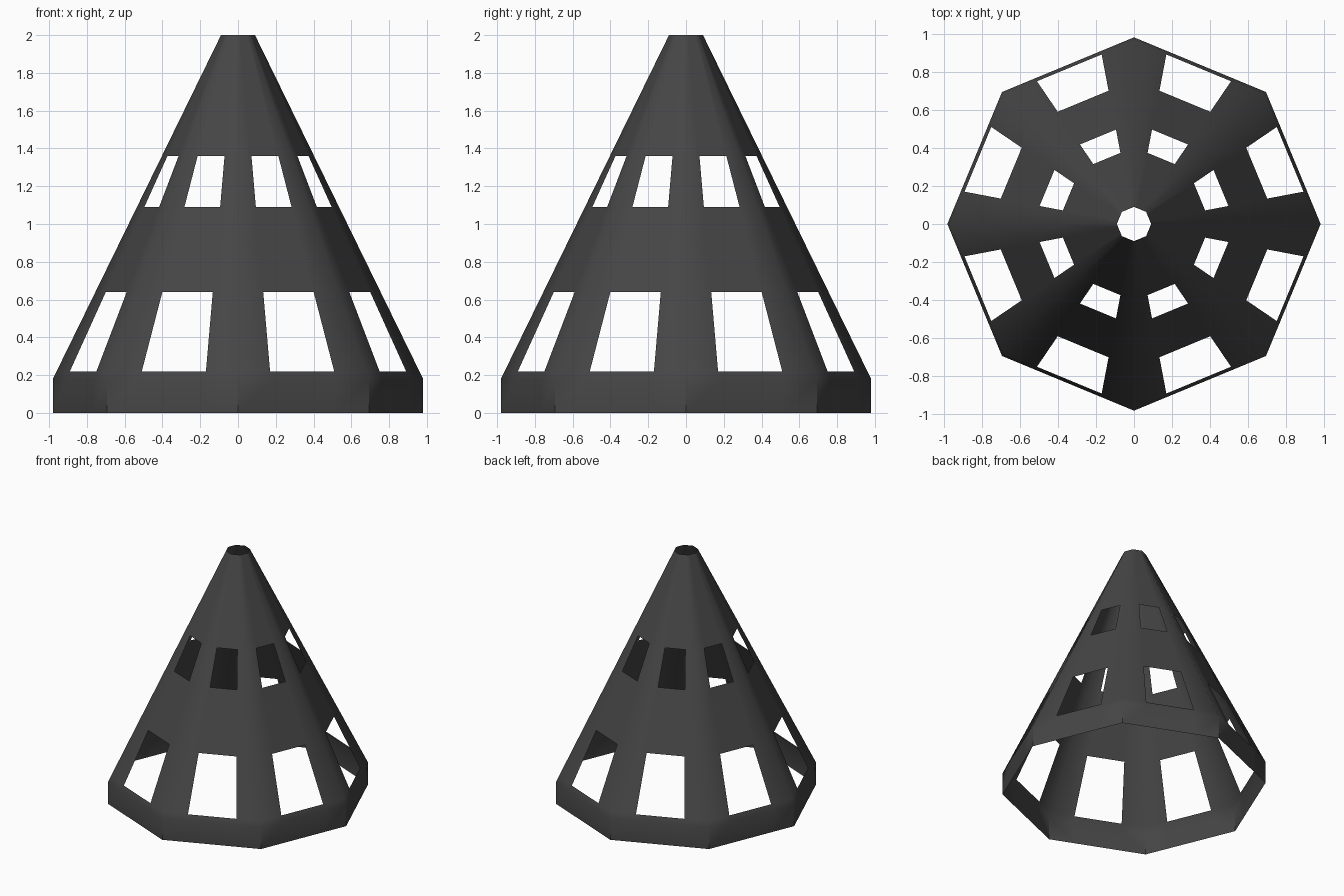
import bpy, bmesh, math
from mathutils import Vector

if "Cube" in bpy.data.objects:
    bpy.data.objects.remove(bpy.data.objects["Cube"])

SIDES = 8
# (height, corner radius) up the wall; windows fill wall bands 2 and 4
slope = lambda z: 0.98 - (z - 0.18) * 0.89 / 1.82
PROFILE = [(0, 0.98)] + [(z, slope(z)) for z in (0.18, 0.22, 0.64, 1.09, 1.36, 2.0)]
WINDOW_BANDS = (2, 4)
FRACTIONS = (0, 0.25, 0.75)


def corner(i, r, z):
    a = 2 * math.pi * i / SIDES
    return Vector((r * math.cos(a), r * math.sin(a), z))


# Thin octagonal tapering shell, open at top and bottom
bm = bmesh.new()
rings = [[bm.verts.new(corner(i, r, z).lerp(corner(i + 1, r, z), f))
          for i in range(SIDES) for f in FRACTIONS] for z, r in PROFILE]
n = len(rings[0])
for band in range(len(rings) - 1):
    lo, hi = rings[band], rings[band + 1]
    for j in range(n):
        # Leave the middle of each side open as a window
        if band in WINDOW_BANDS and j % 3 == 1:
            continue
        k = (j + 1) % n
        bm.faces.new((lo[j], lo[k], hi[k], hi[j]))
mesh = bpy.data.meshes.new("windowed_cone_shell")
bm.to_mesh(mesh)
bm.free()
shell = bpy.data.objects.new("windowed_cone_shell", mesh)
bpy.context.collection.objects.link(shell)

# Dark finish
mat = bpy.data.materials.new("dark_grey")
mat.diffuse_color = (0.06, 0.06, 0.06, 1)
mat.use_nodes = True
mat.node_tree.nodes["Principled BSDF"].inputs["Base Color"].default_value = mat.diffuse_color
mesh.materials.append(mat)

# Soft ridges on the cone, crisp corners on the base band
bpy.context.view_layer.objects.active = shell
shell.select_set(True)
bpy.ops.object.shade_smooth_by_angle(angle=math.radians(43))
